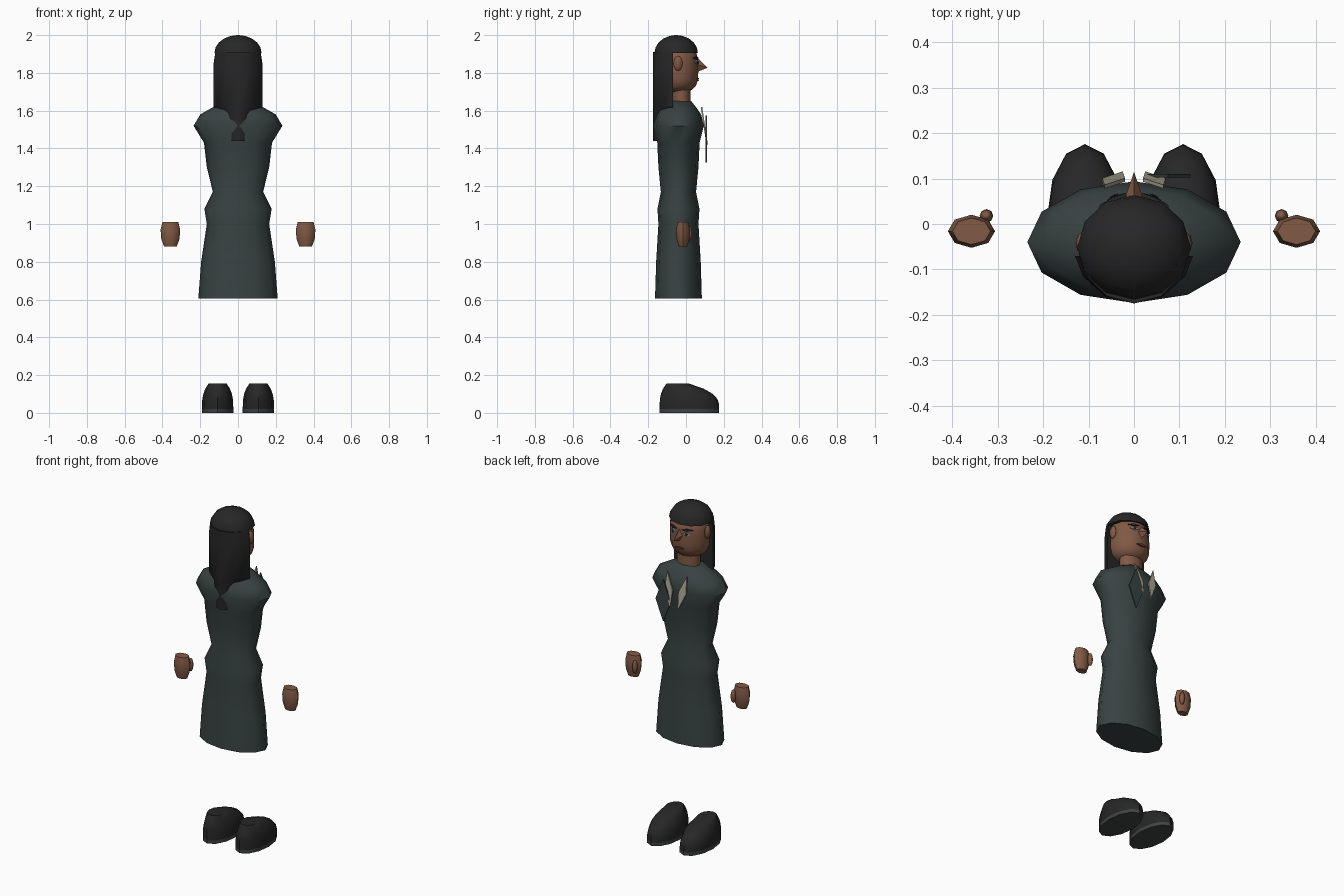
import bpy
import bmesh
from math import sin, cos, tau, sqrt, radians

if "Cube" in bpy.data.objects:
    bpy.data.objects.remove(bpy.data.objects["Cube"])


def material(name, *rgb):
    mat = bpy.data.materials.new(name)
    mat.use_nodes = True
    mat.diffuse_color = (*rgb, 1)
    shader = mat.node_tree.nodes["Principled BSDF"]
    shader.inputs["Base Color"].default_value = (*rgb, 1)
    return mat


skin = material("brown skin", 0.22, 0.1, 0.06)
black = material("black hair and leather", 0.02, 0.02, 0.02)
suit_green = material("dark green suit", 0.04, 0.055, 0.055)
beige = material("beige shirt", 0.38, 0.35, 0.27)
sole_grey = material("grey sole", 0.05, 0.055, 0.055)
eye_white = material("eye white", 0.45, 0.47, 0.5)
lip_red = material("dark lip", 0.12, 0.04, 0.03)


def finish(name, bm, mat, smooth=True):
    """Turn the bmesh into a named object with one material."""
    bmesh.ops.recalc_face_normals(bm, faces=bm.faces)
    mesh = bpy.data.meshes.new(name)
    bm.to_mesh(mesh)
    bm.free()
    mesh.materials.append(mat)
    part = bpy.data.objects.new(name, mesh)
    bpy.context.collection.objects.link(part)
    if smooth:
        bpy.ops.object.select_all(action="DESELECT")
        part.select_set(True)
        bpy.context.view_layer.objects.active = part
        bpy.ops.object.shade_smooth_by_angle(angle=radians(50))


def loft(name, mat, rings, centre_x=0, sides=12, front_limit=1):
    """Skin stacked ellipses given as height, half width, half depth, centre y."""
    bm = bmesh.new()
    angles = [tau * step / sides for step in range(sides)]
    loops = []
    for z, width, depth, centre_y in rings:
        loops.append([bm.verts.new((centre_x + width * cos(angle),
                                    min(front_limit, centre_y + depth * sin(angle)), z))
                      for angle in angles])
    for lower, upper in zip(loops, loops[1:]):
        for i in range(sides):
            bm.faces.new((lower[i - 1], lower[i], upper[i], upper[i - 1]))
    bm.faces.new(loops[0])
    bm.faces.new(loops[-1])
    finish(name, bm, mat)


def ball(name, mat, centre, size):
    bm = bmesh.new()
    bmesh.ops.create_uvsphere(bm, u_segments=8, v_segments=6, radius=1)
    for v in bm.verts:
        v.co = [c + s * k for c, s, k in zip(centre, size, v.co)]
    finish(name, bm, mat)


def diamond(name, mat, place, thickness=0.008, tip=1):
    """Four-sided plate or spike; place maps its unit corners into the model."""
    bm = bmesh.new()
    bmesh.ops.create_cone(bm, cap_ends=True, segments=4, radius1=1, radius2=tip,
                          depth=thickness)
    if tip == 0:
        bmesh.ops.remove_doubles(bm, verts=bm.verts, dist=0.001)
    for v in bm.verts:
        v.co = place(*v.co)
    finish(name, bm, mat, smooth=False)


# Long suit dress: depth follows from width
outline = ((0.605, 0.21), (0.8, 0.195), (1, 0.165), (1.08, 0.178), (1.17, 0.133),
           (1.3, 0.165), (1.43, 0.18), (1.52, 0.235), (1.58, 0.2), (1.62, 0.13), (1.65, 0.07))
loft("suit_dress", suit_green, [(z, w, 0.04 + 0.4 * w, -0.04) for z, w in outline])

# Neck and head
loft("neck", skin, [(z, 0.07, 0.05, -0.025) for z in (1.6, 1.75)])


def head_scale(t):
    return (1 - t ** 4) ** 0.4


def face_y(x, z):
    """Depth of the face surface at a given spot."""
    scale = head_scale((z - 1.82) / 0.125)
    return 0.11 * scale * sqrt(1 - (x / 0.115 / scale) ** 2) - 0.045


heights = [sin(tau * step / 40) * 0.99 for step in range(-9, 10, 2)]
loft("head", skin, [(1.82 + 0.125 * t, 0.115 * head_scale(t), 0.11 * head_scale(t), -0.045)
                    for t in heights])

# Hair: a dome over the head and a long fall down the back
dome = [tau * step / 20 for step in (0, 1, 2, 3, 4, 4.8)]
loft("hair_cap", black, [(1.905 + 0.095 * sin(a), 0.125 * cos(a), 0.115 * cos(a), -0.052)
                         for a in dome])
fall = ((1.44, 0.06), (1.6, 0.09), (1.62, 0.13), (1.84, 0.13), (1.91, 0.12))
loft("long_hair", black, [(z, w, 0.12, -0.055) for z, w in fall], front_limit=-0.07)

# Pointed nose
diamond("nose", skin, lambda a, b, c: (0.03 * a, 0.072 + 0.085 * c,
                                       1.84 + 0.06 * b - 0.025 * c), thickness=1, tip=0)


# Painted face plates that follow the face
def face_plate(name, mat, x, z, width, height, lift=0.002):
    def place(a, b, c):
        px, pz = x + width * a, z + height * b
        return px, face_y(px, pz) + c + lift, pz
    diamond(name, mat, place)


face_plate("mouth", lip_red, 0, 1.765, 0.03, 0.008)


def shoe_ring(t):
    """The shoe narrows and draws its toe back towards the top."""
    taper = t ** 3
    return (0.02 + 0.135 * t, 0.083 - 0.035 * taper,
            0.158 - 0.098 * taper, 0.018 - 0.062 * taper)


# Paired parts
palm = ((0.88, 0.033), (0.92, 0.048), (0.97, 0.052), (1.01, 0.042))
for side, name in ((1, "left"), (-1, "right")):
    ball(name + "_ear", skin, (side * 0.113, -0.042, 1.85), (0.016, 0.024, 0.04))
    face_plate(name + "_eye", eye_white, side * 0.044, 1.857, 0.022, 0.011)
    face_plate(name + "_pupil", black, side * 0.044, 1.857, 0.009, 0.01, 0.004)
    face_plate(name + "_brow", black, side * 0.046, 1.879, 0.03, 0.007, 0.003)
    diamond(name + "_collar", beige, lambda a, b, c: (
        side * (0.045 + 0.02 * b) + 0.025 * a, 0.097 - 0.015 * b + c, 1.52 + 0.1 * b))

    loft(name + "_hand", skin, [(z, w, 0.7 * w, -0.016) for z, w in palm],
         side * 0.358, sides=8)
    ball(name + "_thumb", skin, (side * 0.325, 0.018, 0.95), (0.015, 0.015, 0.04))

    loft(name + "_shoe", black, [shoe_ring(step / 5) for step in range(6)], side * 0.108)
    loft(name + "_sole", sole_grey, [(z, 0.083, 0.158, 0.018) for z in (0, 0.02)],
         side * 0.108)

# Loose lapel over the chest
diamond("left_lapel", suit_green, lambda a, b, c: (
    0.075 + 0.05 * a, 0.106 + c, 1.45 + 0.125 * b))
